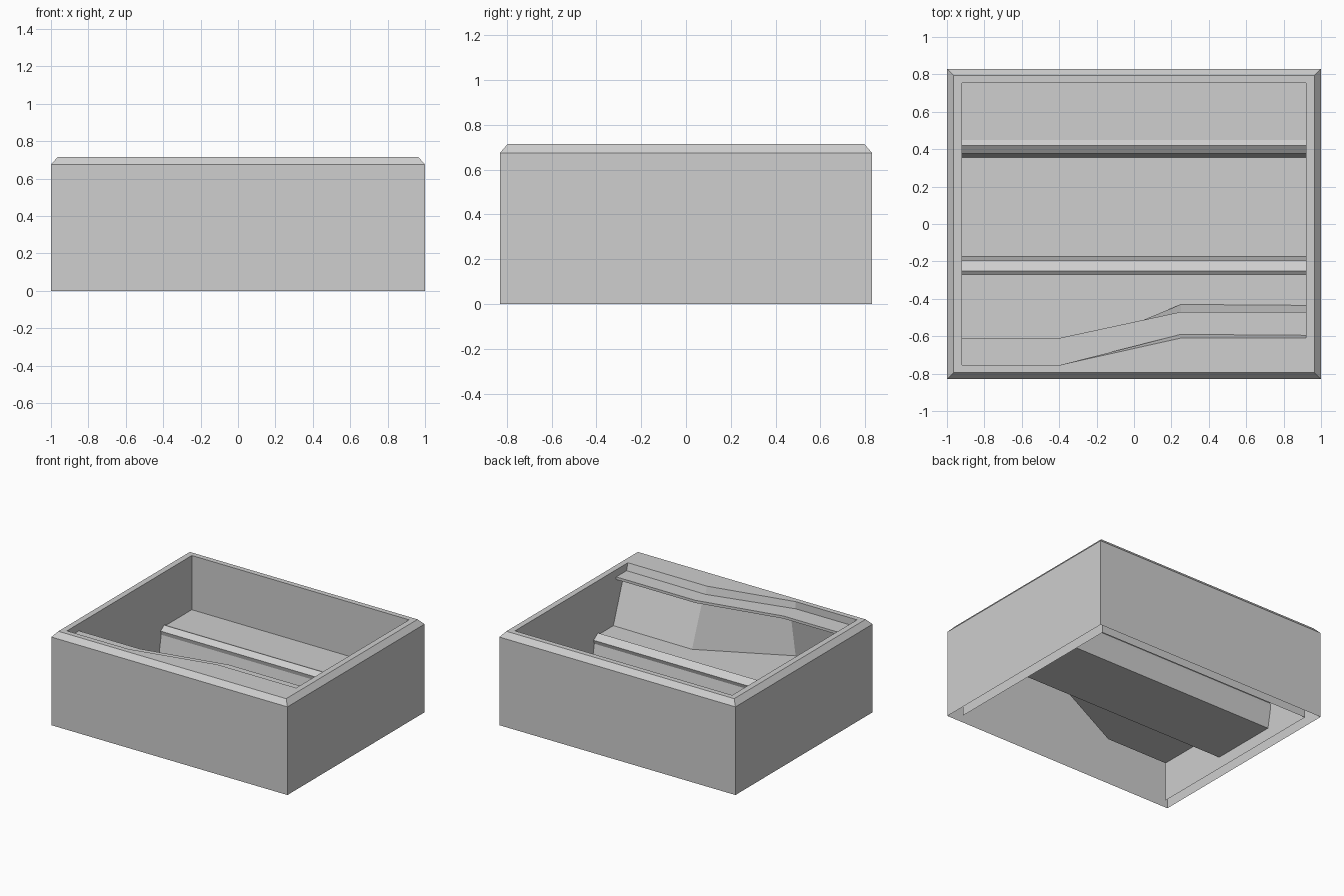
import bpy, bmesh

cube = bpy.data.objects.get("Cube")
if cube:
    bpy.data.objects.remove(cube, do_unlink=True)

grey = bpy.data.materials.new("light_grey")
grey.use_nodes = True
COLOUR = (0.62, 0.62, 0.62, 1)
grey.diffuse_color = COLOUR
grey.node_tree.nodes["Principled BSDF"].inputs["Base Color"].default_value = COLOUR

TOP, SHELF, TROUGH = 0.715, 0.30, 0.09
IN_X, IN_Y = 0.92, 0.755


def finish(name, bm):
    mesh = bpy.data.meshes.new(name)
    bm.to_mesh(mesh)
    bm.free()
    mesh.materials.append(grey)
    obj = bpy.data.objects.new(name, mesh)
    bpy.context.collection.objects.link(obj)
    return obj


def loft(name, sections, closed=False):
    """Skin quads between matching rows of points."""
    bm = bmesh.new()
    rows = [[bm.verts.new(p) for p in s] for s in sections]
    count = len(rows[0])
    for a, b in zip(rows, rows[1:]):
        for i in range(count if closed else count - 1):
            j = (i + 1) % count
            bm.faces.new((a[i], a[j], b[j], b[i]))
    return finish(name, bm)


def ring(x, y, z):
    return [(-x, -y, z), (x, -y, z), (x, y, z), (-x, y, z)]


# Outer case: open-bottomed walls with a chamfered top edge
loft("outer_case", [ring(1, 0.83, 0), ring(1, 0.83, 0.675),
                    ring(0.965, 0.795, TOP)], closed=True)

# Top rim, with the front edge stepping inward on one side
inner = [(-IN_X, IN_Y), (IN_X, IN_Y), (IN_X, -0.61), (0.25, -0.61),
         (-0.4, -IN_Y), (-IN_X, -IN_Y)]
bm = bmesh.new()
edges = []
for loop in (ring(0.965, 0.795, TOP), [(x, y, TOP) for x, y in inner]):
    vs = [bm.verts.new(p) for p in loop]
    edges += [bm.edges.new((vs[i - 1], vs[i])) for i in range(len(vs))]
bmesh.ops.triangle_fill(bm, edges=edges, use_beauty=True, normal=(0, 0, 1))
bmesh.ops.dissolve_limit(bm, angle_limit=0.01, verts=bm.verts, edges=bm.edges)
finish("top_rim", bm)

# Inner walls: back and two sides
path = [(IN_X, -IN_Y), (IN_X, IN_Y), (-IN_X, IN_Y), (-IN_X, -IN_Y)]
loft("inner_walls", [[(x, y, z) for x, y in path] for z in (TOP, 0)])

# Front panel: step, ledge, lip and sloping face, then the front shelf
stations = [  # x, rim edge, step foot, lip, panel top, panel foot
    (-IN_X, -0.755, -0.755, -0.61, -0.70, -0.755),
    (-0.4, -0.755, -0.755, -0.61, -0.70, -0.755),
    (0.25, -0.61, -0.59, -0.47, -0.55, -0.43),
    (IN_X, -0.61, -0.595, -0.47, -0.55, -0.435),
]
loft("front_panel", [
    [(x, rim, TOP), (x, step, 0.66), (x, lip, 0.66), (x, lip, 0.64),
     (x, under, 0.61), (x, foot, SHELF)]
    for x, rim, step, lip, under, foot in stations])
loft("front_shelf", [[(s[0], s[5], SHELF), (s[0], -0.27, SHELF)]
                     for s in stations])

# Central trough with a raised overhanging lip along each side, and back shelf
profile = [(-0.27, SHELF), (-0.25, 0.315), (-0.195, 0.28), (-0.205, 0.25),
           (-0.175, TROUGH), (0.355, TROUGH), (0.385, 0.25), (0.378, 0.28),
           (0.42, 0.31), (0.45, SHELF), (IN_Y, SHELF)]
loft("trough_and_back_shelf", [[(x, y, z) for y, z in profile]
                               for x in (-IN_X, IN_X)])

# Consistent face directions: flip the sheets whose normals point into the walls
for name, facing in (("front_panel", (0, 1, 0)), ("front_shelf", (0, 0, 1)),
                     ("trough_and_back_shelf", (0, 0, 1)),
                     ("top_rim", (0, 0, 1)), ("inner_walls", (0, -1, 0))):
    mesh = bpy.data.objects[name].data
    total = sum(p.area * sum(n * f for n, f in zip(p.normal, facing))
                for p in mesh.polygons)
    if total < 0:
        mesh.flip_normals()
